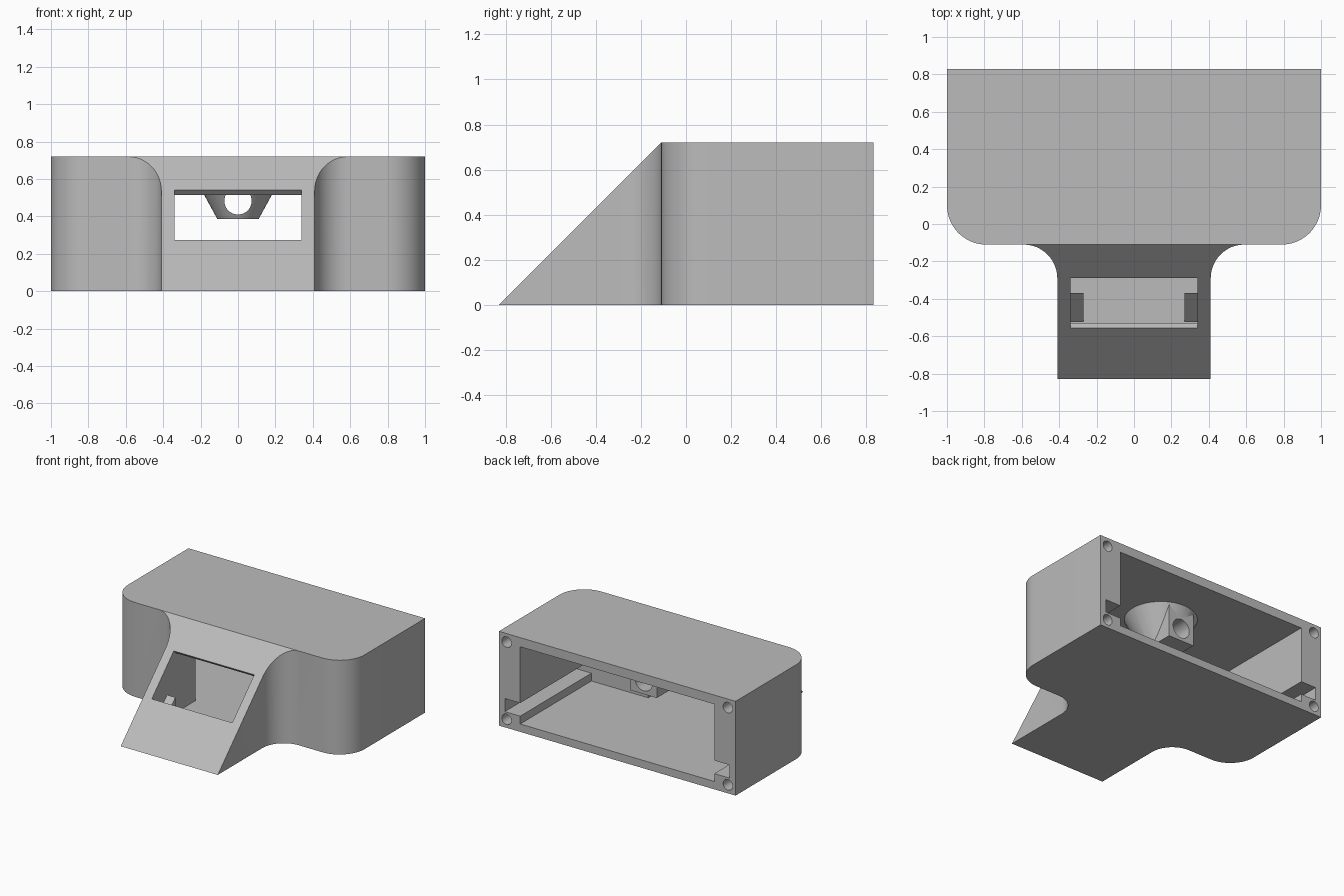
import bpy, bmesh, math
from mathutils import Vector, Matrix

cube = bpy.data.objects.get("Cube")
if cube:
    bpy.data.objects.remove(cube, do_unlink=True)

grey = bpy.data.materials.new("plain grey")
grey.use_nodes = True
COLOUR = (0.5, 0.5, 0.5, 1)
grey.diffuse_color = COLOUR
grey.node_tree.nodes["Principled BSDF"].inputs["Base Color"].default_value = COLOUR


def finish(name, bm):
    bmesh.ops.recalc_face_normals(bm, faces=bm.faces)
    mesh = bpy.data.meshes.new(name)
    bm.to_mesh(mesh)
    bm.free()
    mesh.materials.append(grey)
    ob = bpy.data.objects.new(name, mesh)
    bpy.context.collection.objects.link(ob)
    return ob


def prism(name, points, direction):
    """Extrude a closed outline along a direction."""
    bm = bmesh.new()
    face = bm.faces.new([bm.verts.new(p) for p in points])
    res = bmesh.ops.extrude_face_region(bm, geom=[face])
    moved = [v for v in res["geom"] if isinstance(v, bmesh.types.BMVert)]
    bmesh.ops.translate(bm, verts=moved, vec=direction)
    return finish(name, bm)


def side_prism(name, profile, x0, x1):
    return prism(name, [(x0, y, z) for y, z in profile], (x1 - x0, 0, 0))


def box(name, x0, x1, y0, y1, z0, z1):
    return side_prism(name, [(y0, z0), (y1, z0), (y1, z1), (y0, z1)], x0, x1)


def cone(name, r1, r2, depth, matrix):
    bm = bmesh.new()
    bmesh.ops.create_cone(bm, cap_ends=True, segments=40, radius1=r1, radius2=r2,
                          depth=depth, matrix=matrix)
    return finish(name, bm)


def rod(name, x, y, z, r, depth):
    m = Matrix.Translation((x, y, z)) @ Matrix.Rotation(math.pi / 2, 4, 'X')
    return cone(name, r, r, depth, m)


def combine(target, other, operation='DIFFERENCE'):
    """Apply a boolean and drop the helper."""
    mod = target.modifiers.new("cut", 'BOOLEAN')
    mod.operation, mod.solver, mod.object = operation, 'EXACT', other
    bpy.context.view_layer.objects.active = target
    bpy.ops.object.modifier_apply(modifier=mod.name)
    bpy.data.objects.remove(other, do_unlink=True)


def smooth(ob):
    bpy.ops.object.select_all(action='DESELECT')
    ob.select_set(True)
    bpy.context.view_layer.objects.active = ob
    bpy.ops.object.shade_smooth_by_angle(angle=math.radians(30))


def arc(cx, cy, r, a0, a1, n=12):
    for i in range(n + 1):
        a = math.radians(a0 + (a1 - a0) * i / n)
        yield (cx + r * math.cos(a), cy + r * math.sin(a), 0)


# Housing outline: wide rear block, rounded shoulders, filleted neck
TOP, BACK, FRONT, SHOULDER = 0.72, 0.83, -0.83, -0.11
half = [(1, BACK, 0)]
half += arc(0.79, SHOULDER + 0.21, 0.21, 0, -90)
half += arc(0.59, SHOULDER - 0.18, 0.18, 90, 180)
half += [(0.41, FRONT, 0)]
outline = half + [(-x, y, z) for x, y, z in reversed(half)]
housing = prism("housing", outline, (0, 0, TOP))

# Sloping front panel at 45 degrees
side_prism_cut = side_prism("slope_cutter", [(FRONT - 0.3, -0.3), (FRONT + 1, 1), (FRONT - 0.3, 1)], -0.6, 0.6)
combine(housing, side_prism_cut)

# Rear cavity, neck cavity and display window
FLOOR, CEIL = 0.06, 0.65
combine(housing, box("cavity", -0.82, 0.82, -0.03, 1, FLOOR, CEIL))
combine(housing, side_prism("neck_cavity", [(-0.72, FLOOR), (0.1, FLOOR), (0.1, CEIL), (-0.13, CEIL)], -0.34, 0.34))
d = 0.06
combine(housing, side_prism("window", [(-0.555 - d, 0.275 + d), (-0.555 + d, 0.275 - d),
                                       (-0.29 + d, 0.54 - d), (-0.29 - d, 0.54 + d)], -0.34, 0.34))

# Board grooves and rear screw holes on both sides
for s in (-1, 1):
    x0, x1 = sorted((s * 0.7, s * 0.95))
    combine(housing, box("groove", x0, x1, -0.03, 1, 0.12, 0.22))
    for z in (0.065, TOP - 0.065):
        combine(housing, rod("screw_hole", s * 0.935, BACK, z, 0.04, 0.5))
smooth(housing)

# Display rests inside the neck
for side, s in (("left", 1), ("right", -1)):
    side_prism("display_rest_" + side, [(-0.52, 0.05), (-0.37, 0.05), (-0.37, 0.235), (-0.52, 0.085)],
               s * 0.27, s * 0.35)

# Hanging mount under the ceiling: flared base, flat block and a through hole
LOW, MY = 0.385, 0.29
mount = cone("hanging_mount", 0.11, 0.26, CEIL + 0.01 - LOW,
             Matrix.Translation((0, MY, (CEIL + 0.01 + LOW) / 2)))
combine(mount, box("mount_block", -0.11, 0.11, MY, 0.51, LOW, CEIL + 0.01), 'UNION')
combine(mount, rod("mount_hole", 0, MY, 0.483, 0.073, 1))
smooth(mount)
